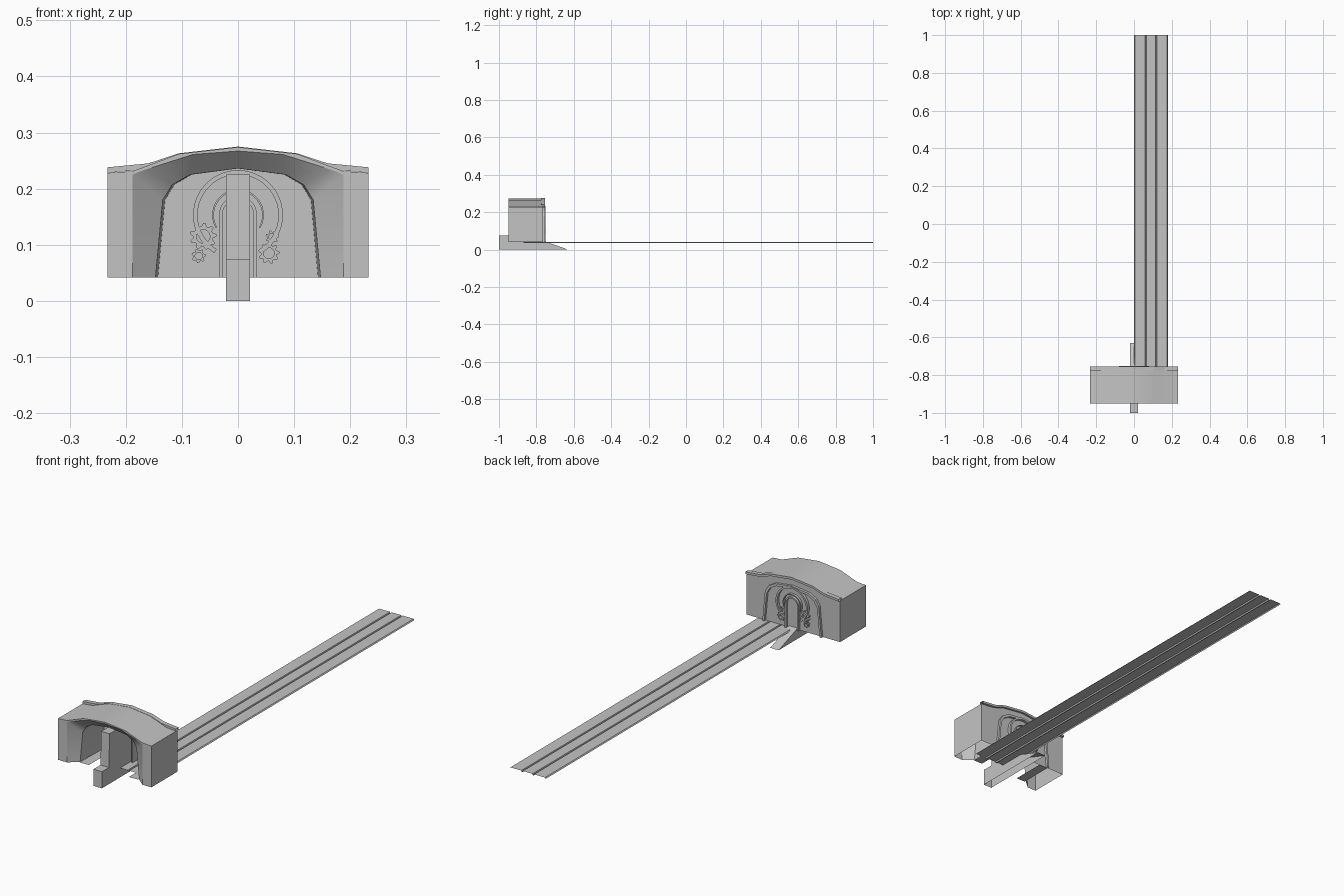
import bpy, math

cube = bpy.data.objects.get("Cube")
if cube:
    bpy.data.objects.remove(cube, do_unlink=True)

grey = bpy.data.materials.new("plain grey")
grey.use_nodes = True
grey.diffuse_color = (0.55, 0.55, 0.55, 1)
grey.node_tree.nodes["Principled BSDF"].inputs["Base Color"].default_value = grey.diffuse_color

BASE, FRONT, BACK = 0.042, -0.95, -0.765


def add(name, verts, faces, smooth=False):
    mesh = bpy.data.meshes.new(name)
    mesh.from_pydata(verts, [], faces)
    mesh.materials.append(grey)
    obj = bpy.data.objects.new(name, mesh)
    bpy.context.collection.objects.link(obj)
    if smooth:
        bpy.ops.object.select_all(action='DESELECT')
        obj.select_set(True)
        bpy.context.view_layer.objects.active = obj
        bpy.ops.object.shade_smooth_by_angle(angle=math.radians(40))
    return obj


def loft(name, rows, closed=False, smooth=False):
    """Skin between rows of equally many points."""
    n = len(rows[0])
    faces = []
    for r in range(len(rows) - 1):
        for i in range(n if closed else n - 1):
            j = (i + 1) % n
            faces.append((r * n + i, r * n + j, (r + 1) * n + j, (r + 1) * n + i))
    return add(name, [p for row in rows for p in row], faces, smooth)


def prism(name, outline, y0, y1):
    """Solid plate from an outline in x and z."""
    n = len(outline)
    verts = [(x, y, z) for y in (y0, y1) for x, z in outline]
    faces = [tuple(range(n)), tuple(range(2 * n - 1, n - 1, -1))]
    faces += [(i, i + n, (i + 1) % n + n, (i + 1) % n) for i in range(n)]
    return add(name, verts, faces)


def band(name, outer, inner, y0, y1, closed=False):
    """Raised frame between two matching curves in x and z."""
    at = lambda pts, y: [(x, y, z) for x, z in pts]
    rows = [at(inner, y0), at(outer, y0), at(outer, y1), at(inner, y1), at(inner, y0)]
    return loft(name, rows, closed)


def mirror(half):
    """Complete a right-to-centre profile on the other side."""
    return half + [(-x, z) for x, z in reversed(half[:-1])]


def at_y(profile, y):
    return [(x, y, z) for x, z in profile]


# Hall profiles, from one foot over the top to the other
roof = mirror([(0.233, BASE), (0.233, 0.228), (0.188, 0.231), (0.105, 0.262), (0, 0.274)])
mouth = mirror([(0.188, BASE), (0.188, 0.225), (0.165, 0.234), (0.08, 0.261), (0, 0.267)])
tunnel = mirror([(0.147, BASE), (0.134, 0.18), (0.117, 0.207), (0.085, 0.225), (0, 0.236)])
tunnel_end = [(x * 0.97, z) for x, z in tunnel]

loft("hall_shell", [at_y(roof, FRONT), at_y(roof, BACK)], smooth=True)
loft("hall_front", [at_y(roof, FRONT), at_y(mouth, FRONT)])
loft("hall_tunnel", [at_y(mouth, FRONT), at_y(tunnel, -0.915), at_y(tunnel_end, BACK)], smooth=True)
add("back_wall", at_y(roof, BACK), [tuple(range(len(roof)))])

# Trim along the top of the back wall
eave = mirror([(0.233, 0.238), (0.16, 0.245), (0.105, 0.263), (0, 0.275)])
band("back_eave", eave, [(x, z - 0.01) for x, z in eave], -0.775, -0.755)

# Arch frame on the back wall
band("arch_frame", tunnel, [(x * 0.94, z - 0.01 * (z > 0.1)) for x, z in tunnel], BACK, -0.754)


# Round ring and horseshoe frames around the slot
def arc(radius, start, end, steps, cz=0.153):
    return [(radius * math.cos(math.radians(start + (end - start) * i / steps)),
             cz + radius * math.sin(math.radians(start + (end - start) * i / steps)))
            for i in range(steps + 1)]


def horseshoe(radius):
    return [(radius, BASE)] + arc(radius, 0, 180, 16) + [(-radius, BASE)]


band("ring", arc(0.08, -58, 238, 36), arc(0.072, -58, 238, 36), -0.776, -0.752)
band("outer_horseshoe", arc(0.046, -30, 210, 24), arc(0.043, -30, 210, 24), -0.776, -0.754)
band("inner_horseshoe", horseshoe(0.034), horseshoe(0.028), -0.8, -0.752)


# Gears beside the ring
def gear(name, cx, cz, radius, teeth):
    outer, inner = [], []
    for i in range(teeth * 4):
        a = math.tau * i / (teeth * 4)
        r = radius if i % 4 < 2 else radius * 0.75
        outer.append((cx + r * math.cos(a), cz + r * math.sin(a)))
        inner.append((cx + radius * 0.5 * math.cos(a), cz + radius * 0.5 * math.sin(a)))
    band(name, outer, inner, -0.775, -0.755, closed=True)


gear("right_large_gear", -0.062, 0.115, 0.024, 9)
gear("right_small_gear", -0.07, 0.08, 0.013, 7)
gear("left_large_gear", 0.055, 0.085, 0.019, 9)
gear("left_small_gear", 0.061, 0.114, 0.012, 7)

# Central keel: front block, tall pillar and rear ramp, open underneath
side = [(-1, 0), (-1, 0.075), (-0.95, 0.075), (-0.945, 0.225), (BACK, 0.225), (BACK, 0.048), (-0.63, 0)]
n = len(side)
keel = [(x, y, z) for x in (-0.021, 0.021) for y, z in side]
add("keel", keel, [tuple(range(n)), tuple(range(2 * n - 1, n - 1, -1))]
    + [(i, i + 1, i + 1 + n, i + n) for i in range(n - 1)])

# Ledges at the feet of the tunnel
for label, s in (("right", -1), ("left", 1)):
    loft(label + "_ledge", [[(s * 0.1, y, BASE), (s * 0.145, y, BASE)] for y in (-0.92, BACK)])

# Long track sheet with two grooves and turned-down edges
track = [(0, 0.037), (0.004, 0.042)]
for groove in (0.062, 0.118):
    track += [(groove - 0.004, 0.042), (groove - 0.002, 0.036), (groove + 0.002, 0.036), (groove + 0.004, 0.042)]
track += [(0.176, 0.042), (0.18, 0.037)]
loft("track", [at_y(track, -0.87), at_y(track, 1)])
